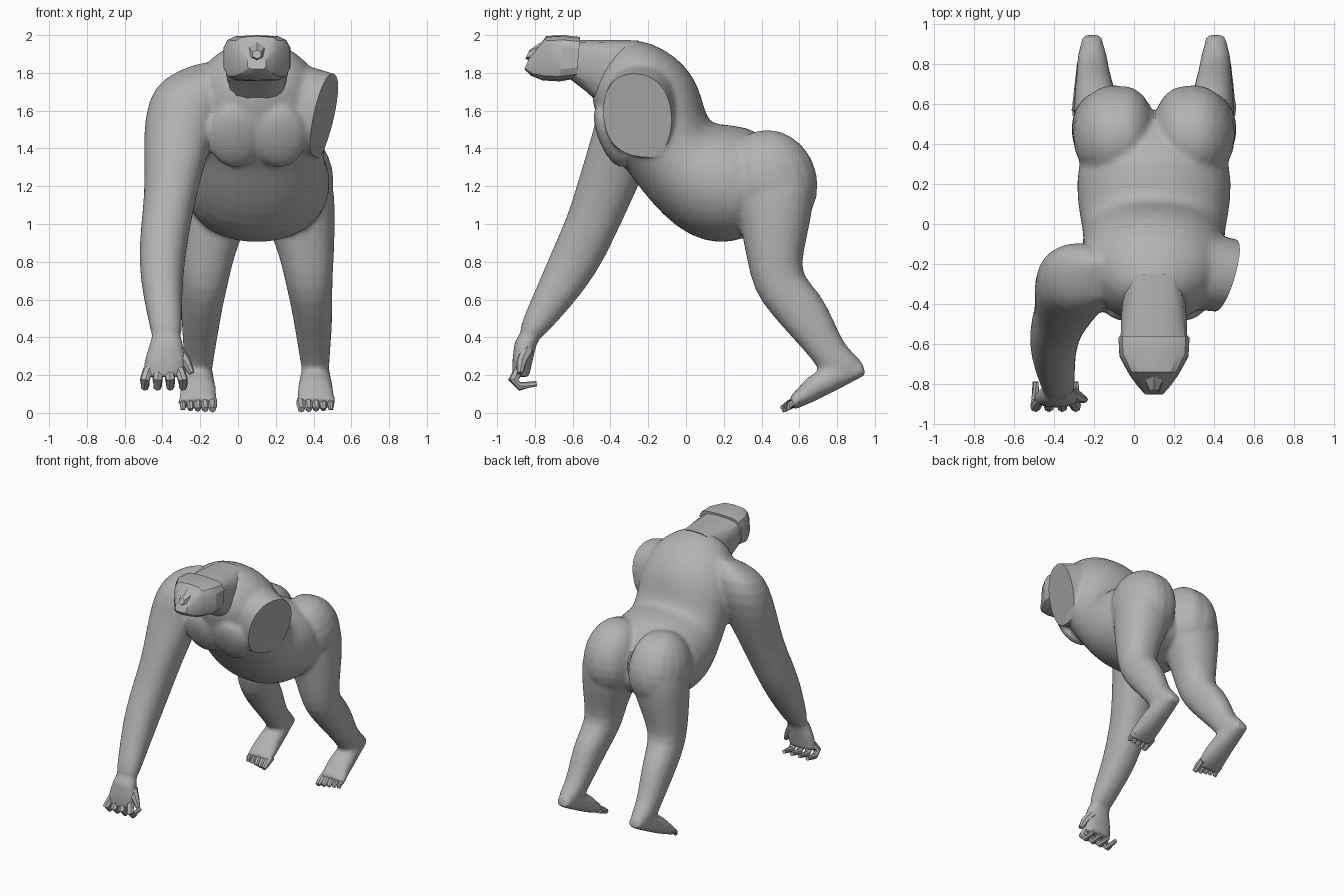
import bpy, bmesh, math
from mathutils import Vector

default = bpy.data.objects.get("Cube")
if default:
    bpy.data.objects.remove(default, do_unlink=True)

MID = 0.1  # the body's plane of symmetry in x

skin = bpy.data.materials.new("grey skin")
skin.use_nodes = True
grey = (0.45, 0.45, 0.45, 1)
skin.diffuse_color = grey
skin.node_tree.nodes["Principled BSDF"].inputs["Base Color"].default_value = grey


def pick(objects):
    """Select objects and make the first one active."""
    bpy.ops.object.select_all(action="DESELECT")
    for ob in objects:
        ob.select_set(True)
    bpy.context.view_layer.objects.active = objects[0]


def finish(name, bm, smooth, angle):
    """Turn a bmesh into a shaded object."""
    bmesh.ops.recalc_face_normals(bm, faces=bm.faces)
    mesh = bpy.data.meshes.new(name)
    bm.to_mesh(mesh)
    bm.free()
    mesh.materials.append(skin)
    ob = bpy.data.objects.new(name, mesh)
    bpy.context.collection.objects.link(ob)
    pick([ob])
    bpy.ops.object.shade_smooth_by_angle(angle=math.radians(angle))
    if smooth:
        ob.modifiers.new("round", "SUBSURF").levels = 1
    return ob


def loft(name, rings, sides=20, power=0.9, smooth=True, angle=40):
    """Skin rings, each given as centre, side vector and depth vector."""
    bm = bmesh.new()

    def bend(value):
        return math.copysign(abs(value) ** power, value)

    loops = []
    for centre, u, v in rings:
        loop = []
        for i in range(sides):
            a = math.tau * (i + 0.5) / sides
            loop.append(bm.verts.new(centre + u * bend(math.cos(a)) + v * bend(math.sin(a))))
        loops.append(loop)
    for low, high in zip(loops, loops[1:]):
        for i in range(sides):
            j = (i + 1) % sides
            bm.faces.new((low[i], low[j], high[j], high[i]))
    bm.faces.new(loops[0])
    bm.faces.new(loops[-1])
    return finish(name, bm, smooth, angle)


def sections(rows, x=MID, side=1):
    """Rings from rows of front y, z, back y, z, half width and x offset."""
    rings = []
    for fy, fz, by, bz, width, *offset in rows:
        cx = x + side * (offset[0] if offset else 0)
        front, back = Vector((cx, fy, fz)), Vector((cx, by, bz))
        rings.append(((front + back) / 2, Vector((width, 0, 0)), (back - front) / 2))
    return rings


def digit(name, points, radii):
    """A short jointed finger or toe."""
    pts = [Vector(p) for p in points]
    rings = []
    for i, p in enumerate(pts):
        along = (pts[min(i + 1, len(pts) - 1)] - pts[max(i - 1, 0)]).normalized()
        u = along.cross(Vector((0.2, 1, 0.3))).normalized()
        rings.append((p, u * radii[i], along.cross(u) * radii[i]))
    loft(name, rings, sides=7, power=1, smooth=False)


def lump(name, centre, size, tilt):
    """A rounded muscle form."""
    bm = bmesh.new()
    bmesh.ops.create_uvsphere(bm, u_segments=20, v_segments=12, radius=1)
    bmesh.ops.scale(bm, vec=size, verts=bm.verts)
    ob = finish(name, bm, False, 40)
    ob.location = centre
    ob.rotation_euler.x = math.radians(tilt)
    return ob


# Trunk, from the rump to the base of the neck
body = [loft("body", sections([
    (0.48, 0.98, 0.58, 1.06, 0.12),
    (0.30, 0.92, 0.57, 1.28, 0.32),
    (0.18, 0.89, 0.42, 1.50, 0.39),
    (0.02, 0.93, 0.22, 1.53, 0.39),
    (-0.12, 1.04, 0.13, 1.53, 0.365),
    (-0.24, 1.18, 0.10, 1.60, 0.355),
    (-0.33, 1.31, 0.07, 1.73, 0.365),
    (-0.42, 1.38, 0.00, 1.84, 0.37),
    (-0.47, 1.55, -0.11, 1.93, 0.34),
    (-0.50, 1.66, -0.26, 1.985, 0.23),
    (-0.50, 1.72, -0.36, 1.96, 0.15)]), sides=24, power=0.95)]

# Left shoulder, trimmed flat further down
body.append(loft("left_shoulder", [
    (Vector((0.16, -0.20, 1.66)), Vector((0, 0.22, 0)), Vector((0, 0, 0.25))),
    (Vector((0.28, -0.21, 1.62)), Vector((0, 0.22, 0)), Vector((0, 0, 0.25))),
    (Vector((0.40, -0.25, 1.59)), Vector((0, 0.195, 0)), Vector((0, 0, 0.24))),
    (Vector((0.70, -0.28, 1.54)), Vector((0, 0.18, 0)), Vector((0, 0, 0.22)))], sides=16))

# Right arm, from the shoulder down to the palm
body.append(loft("right_arm", sections([
    (-0.36, 1.80, -0.18, 1.88, 0.11, -0.08),
    (-0.38, 1.775, -0.16, 1.83, 0.12, -0.21),
    (-0.45, 1.69, -0.09, 1.76, 0.19, -0.26),
    (-0.48, 1.54, -0.09, 1.59, 0.20, -0.30),
    (-0.53, 1.37, -0.18, 1.36, 0.17, -0.33),
    (-0.59, 1.17, -0.27, 1.16, 0.14, -0.355),
    (-0.63, 1.04, -0.38, 0.92, 0.132, -0.385),
    (-0.71, 0.86, -0.47, 0.74, 0.122, -0.405),
    (-0.79, 0.67, -0.60, 0.57, 0.105, -0.40),
    (-0.87, 0.49, -0.74, 0.42, 0.085, -0.38),
    (-0.89, 0.40, -0.78, 0.38, 0.083, -0.38)], x=0)))
body.append(loft("right_palm", sections([
    (-0.87, 0.44, -0.76, 0.42, 0.07, -0.38),
    (-0.91, 0.37, -0.79, 0.36, 0.09, -0.38),
    (-0.92, 0.28, -0.81, 0.28, 0.112, -0.385),
    (-0.92, 0.19, -0.83, 0.19, 0.11, -0.395)], x=0), sides=12, smooth=False))

# Chest muscles, buttocks, legs and feet, mirrored about the body's middle
leg = [
    (0.32, 1.30, 0.52, 1.38, 0.13, 0.20),
    (0.25, 1.22, 0.66, 1.33, 0.19, 0.205),
    (0.26, 1.10, 0.69, 1.19, 0.205, 0.21),
    (0.29, 0.97, 0.66, 1.01, 0.18, 0.235),
    (0.32, 0.82, 0.62, 0.84, 0.145, 0.265),
    (0.355, 0.65, 0.61, 0.73, 0.125, 0.275),
    (0.45, 0.52, 0.71, 0.64, 0.112, 0.29),
    (0.57, 0.39, 0.785, 0.49, 0.098, 0.30),
    (0.67, 0.28, 0.84, 0.35, 0.082, 0.305),
    (0.72, 0.20, 0.935, 0.28, 0.075, 0.31),
    (0.79, 0.14, 0.95, 0.22, 0.06, 0.31)]
foot = [
    (0.95, 0.20, 0.935, 0.265, 0.05, 0.31),
    (0.82, 0.13, 0.76, 0.265, 0.08, 0.31),
    (0.68, 0.06, 0.64, 0.185, 0.095, 0.31),
    (0.57, 0.015, 0.55, 0.085, 0.105, 0.315)]
for side, word in ((1, "left"), (-1, "right")):
    body.append(lump(word + "_chest_muscle", (MID + side * 0.118, -0.40, 1.465), (0.145, 0.065, 0.175), 22))
    body.append(lump(word + "_inner_buttock", (MID + side * 0.15, 0.455, 1.23), (0.16, 0.235, 0.265), 15))
    body.append(lump(word + "_buttock", (MID + side * 0.2, 0.445, 1.22), (0.207, 0.25, 0.28), 15))
    body.append(loft(word + "_leg", sections(leg, side=side)))
    body.append(loft(word + "_foot", sections(foot, side=side), sides=12, smooth=False))
    for i in range(5):
        x = MID + side * (0.235 + i * 0.039)
        reach = 0.505 + i * 0.009
        size = 0.026 - i * 0.002
        digit(word + "_toe_" + str(i + 1),
              [(x, 0.60, 0.065), (x, 0.55, 0.045), (x, reach, 0.018)],
              (size, size, size * 0.7))

# Slanted block that trims the left shoulder to a flat cut
outward = Vector((1, -0.305, -0.235)).normalized()
bm = bmesh.new()
bmesh.ops.create_cube(bm, size=1)
cutter = finish("shoulder_cutter", bm, False, 30)
cutter.scale = (1, 0.64, 0.6)
cutter.rotation_euler = outward.to_track_quat("Z", "Y").to_euler()
cutter.location = Vector((0.465, -0.26, 1.62)) + outward * 0.3
cutter.hide_render = True

# Fuse the body masses into one soft skin, then trim the shoulder
pick(body)
bpy.ops.object.convert(target="MESH")
pick(body)
bpy.ops.object.join()
whole = bpy.context.view_layer.objects.active
fuse = whole.modifiers.new("fuse", "REMESH")
fuse.mode = "VOXEL"
fuse.voxel_size = 0.015
soften = whole.modifiers.new("soften", "SMOOTH")
soften.factor = 0.5
soften.iterations = 5
trim = whole.modifiers.new("trim", "BOOLEAN")
trim.operation = "DIFFERENCE"
trim.object = cutter
bpy.ops.object.convert(target="MESH")
bpy.data.objects.remove(cutter, do_unlink=True)
bpy.ops.object.shade_smooth_by_angle(angle=math.radians(35))

# Neck and head, both cut flat on top
loft("neck", sections([
    (-0.42, 1.60, -0.25, 1.975, 0.15),
    (-0.53, 1.70, -0.42, 1.975, 0.165),
    (-0.62, 1.77, -0.57, 1.975, 0.17)]), sides=16, power=0.65, smooth=False, angle=30)
loft("head", sections([
    (-0.58, 1.77, -0.56, 1.99, 0.18),
    (-0.67, 1.755, -0.65, 2.0, 0.175),
    (-0.76, 1.76, -0.74, 1.995, 0.125),
    (-0.82, 1.785, -0.78, 1.94, 0.085),
    (-0.855, 1.82, -0.83, 1.88, 0.05)]), sides=14, power=0.5, smooth=False, angle=25)
loft("nose", sections([
    (-0.77, 1.85, -0.73, 1.98, 0.06),
    (-0.82, 1.86, -0.78, 1.955, 0.045),
    (-0.85, 1.875, -0.83, 1.92, 0.025)]), sides=6, smooth=False, angle=20)

# Right fingers and thumb
for i, word in enumerate(("little", "ring", "middle", "index")):
    x = -0.475 + i * 0.055
    spread = (i - 1.5) * 0.012
    digit("right_" + word + "_finger",
          [(x, -0.88, 0.23), (x + spread, -0.915, 0.175),
           (x + spread, -0.88, 0.14), (x + spread, -0.79, 0.155)],
          (0.028, 0.027, 0.023, 0.015))
digit("right_thumb", [(-0.32, -0.84, 0.33), (-0.275, -0.87, 0.27), (-0.245, -0.88, 0.21)],
      (0.035, 0.028, 0.016))
